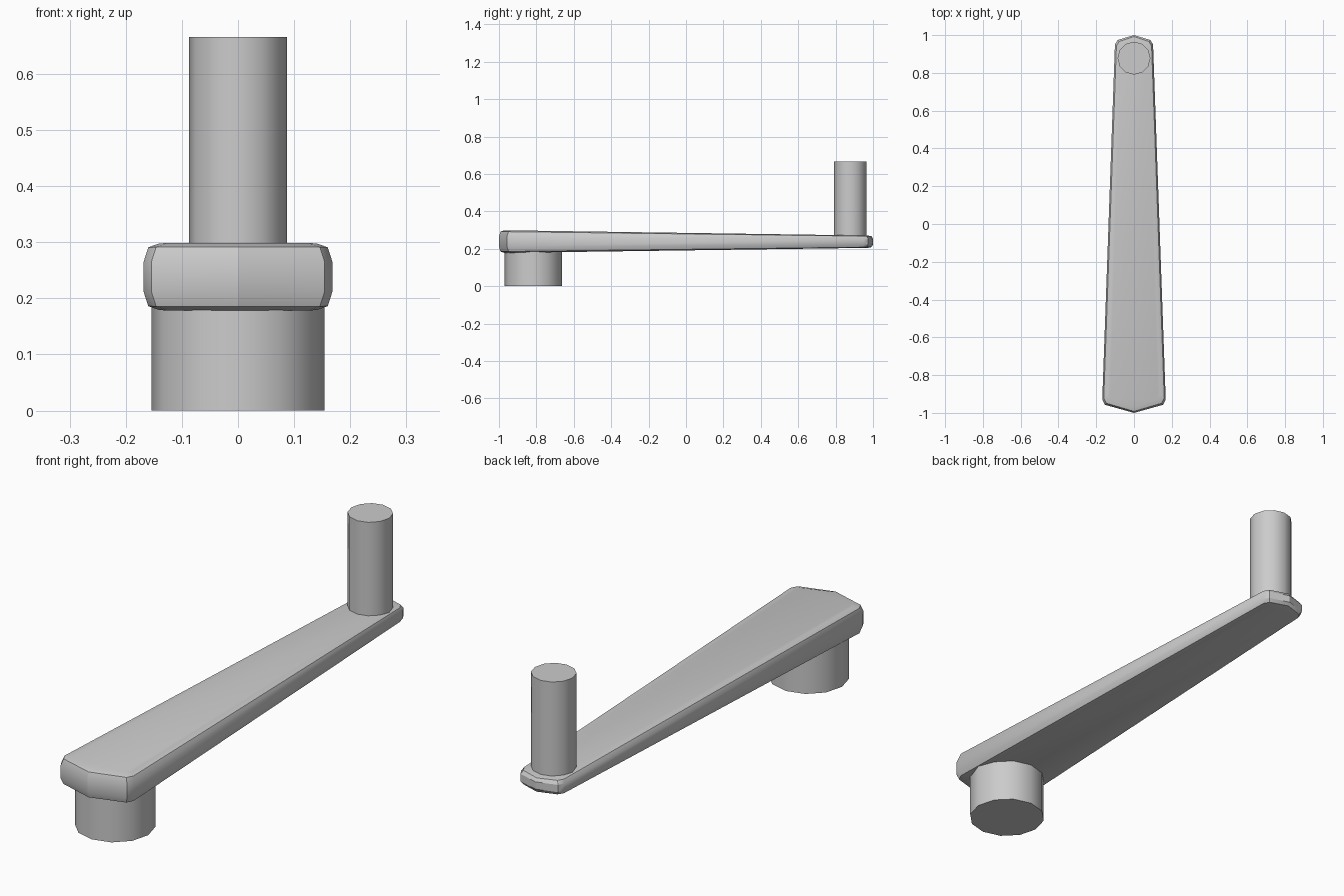
import bpy, bmesh, math

if "Cube" in bpy.data.objects:
    bpy.data.objects.remove(bpy.data.objects["Cube"])

def smooth(obj, angle):
    bpy.ops.object.select_all(action='DESELECT')
    obj.select_set(True)
    bpy.context.view_layer.objects.active = obj
    bpy.ops.object.shade_smooth_by_angle(angle=math.radians(angle))

def post(name, y, radius, z0, z1):
    bpy.ops.mesh.primitive_cylinder_add(vertices=12, radius=radius, depth=z1 - z0,
                                        location=(0, y, (z0 + z1) / 2))
    obj = bpy.context.object
    obj.name = name
    smooth(obj, 40)

# Tapered arm: mirrored plan outline lofted upward with rounded rims
half = [(0, -1.0), (0.154, -0.957), (0.168, -0.93),
        (0.101, 0.95), (0.087, 0.974), (0, 1.0)]
outline = half + [(-x, y) for x, y in half[-2:0:-1]]
rim = [(0, 0.028), (0.06, 0.008), (0.27, 0), (0.73, 0), (0.94, 0.008), (1, 0.028)]

def sign(v):
    return (v > 0) - (v < 0)

bm = bmesh.new()
rings = []
for height, inset in rim:
    ring = []
    for x, y in outline:
        t = (y + 1) / 2
        low, high = 0.178 + 0.027 * t, 0.299 - 0.028 * t
        ring.append(bm.verts.new((x - sign(x) * inset, y - sign(y) * inset,
                                  low + (high - low) * height)))
    rings.append(ring)
n = len(outline)
for a, b in zip(rings, rings[1:]):
    for i in range(n):
        j = (i + 1) % n
        bm.faces.new((a[i], a[j], b[j], b[i]))
bm.faces.new(rings[0][::-1])
bm.faces.new(rings[-1])
bmesh.ops.recalc_face_normals(bm, faces=bm.faces)
mesh = bpy.data.meshes.new("crank_arm")
bm.to_mesh(mesh)
bm.free()
arm = bpy.data.objects.new("crank_arm", mesh)
bpy.context.collection.objects.link(arm)
smooth(arm, 30)

# Hub under the wide end, grip on the narrow end
post("hub", -0.816, 0.154, 0.0, 0.2)
post("grip", 0.878, 0.087, 0.25, 0.666)
